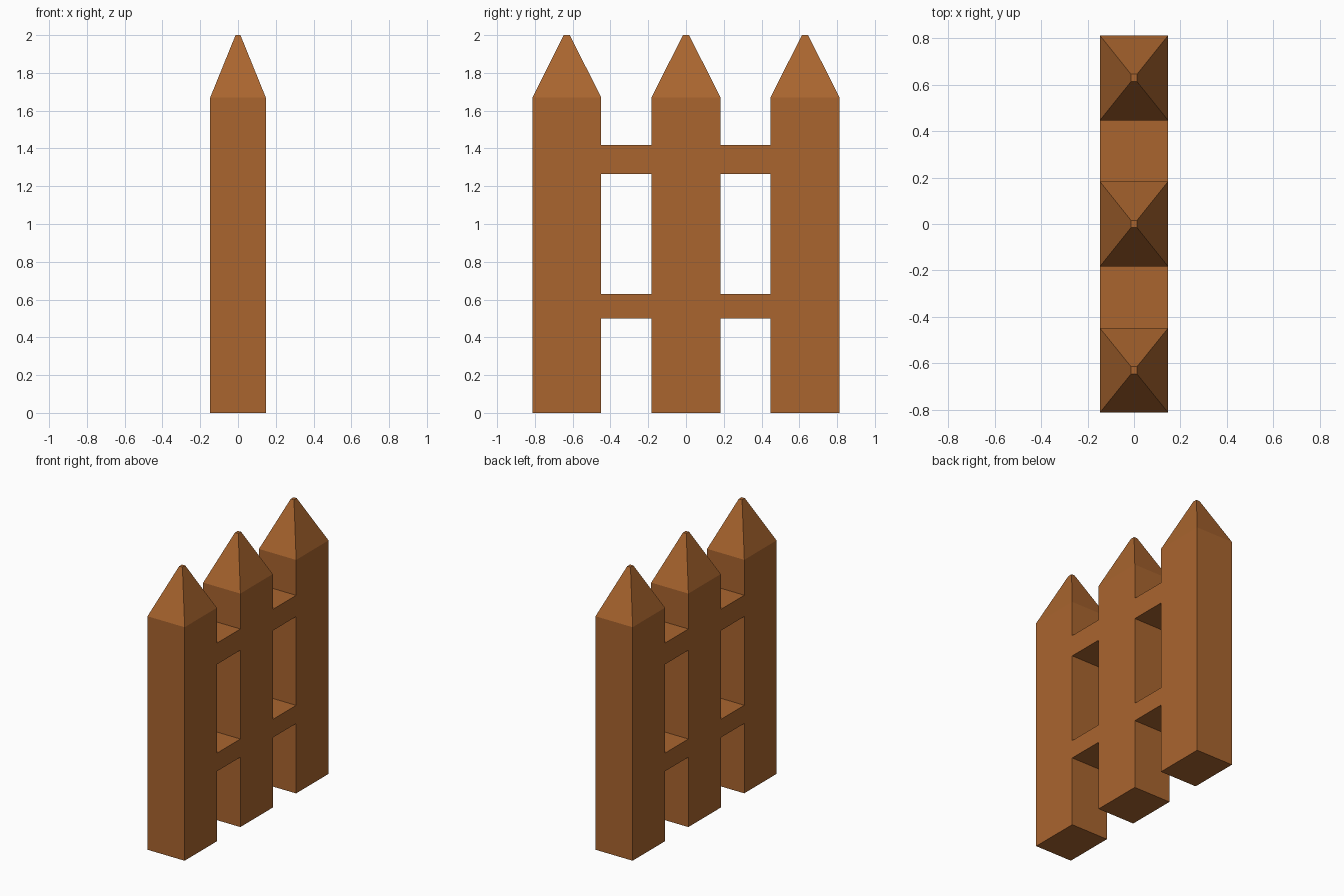
import bpy, bmesh
from mathutils import Vector

if "Cube" in bpy.data.objects:
    bpy.data.objects.remove(bpy.data.objects["Cube"])

HALF_DEPTH = 0.147
YS = [-0.813, -0.449, -0.183, 0.183, 0.447, 0.813]   # picket edges
ZS = [0, 0.50, 0.63, 1.265, 1.417, 1.67]             # rail edges and shoulders
TIP_Z, TIP_X, TIP_Y = 2.0, 0.013, 0.016

bm = bmesh.new()

# Side profile: pickets fill whole columns, rails fill the gaps at two heights
grid = [[bm.verts.new((-HALF_DEPTH, y, z)) for z in ZS] for y in YS]
for i in range(5):
    for j in range(5):
        if i % 2 == 0 or j in (1, 3):
            bm.faces.new((grid[i][j], grid[i + 1][j], grid[i + 1][j + 1], grid[i][j + 1]))

# Thickness of the whole fence
ext = bmesh.ops.extrude_face_region(bm, geom=bm.faces[:], use_keep_orig=True)
moved = [g for g in ext["geom"] if isinstance(g, bmesh.types.BMVert)]
bmesh.ops.translate(bm, verts=moved, vec=(2 * HALF_DEPTH, 0, 0))
bmesh.ops.delete(bm, geom=[v for v in bm.verts if not v.link_faces], context='VERTS')
bmesh.ops.recalc_face_normals(bm, faces=bm.faces[:])

# Pointed caps with tiny flat tips
tops = [f for f in bm.faces if all(abs(v.co.z - ZS[-1]) < 1e-4 for v in f.verts)]
for face in tops:
    tip = bmesh.ops.extrude_discrete_faces(bm, faces=[face])["faces"][0]
    c = tip.calc_center_median()
    for v in tip.verts:
        v.co = Vector((TIP_X if v.co.x > 0 else -TIP_X,
                       c.y + (TIP_Y if v.co.y > c.y else -TIP_Y), TIP_Z))
bmesh.ops.recalc_face_normals(bm, faces=bm.faces[:])

mesh = bpy.data.meshes.new("picket_fence")
bm.to_mesh(mesh)
bm.free()
fence = bpy.data.objects.new("picket_fence", mesh)
bpy.context.collection.objects.link(fence)

# Brown wood
wood = bpy.data.materials.new("wood")
wood.diffuse_color = (0.40, 0.13, 0.028, 1)
wood.use_nodes = True
wood.node_tree.nodes["Principled BSDF"].inputs["Base Color"].default_value = wood.diffuse_color
mesh.materials.append(wood)
